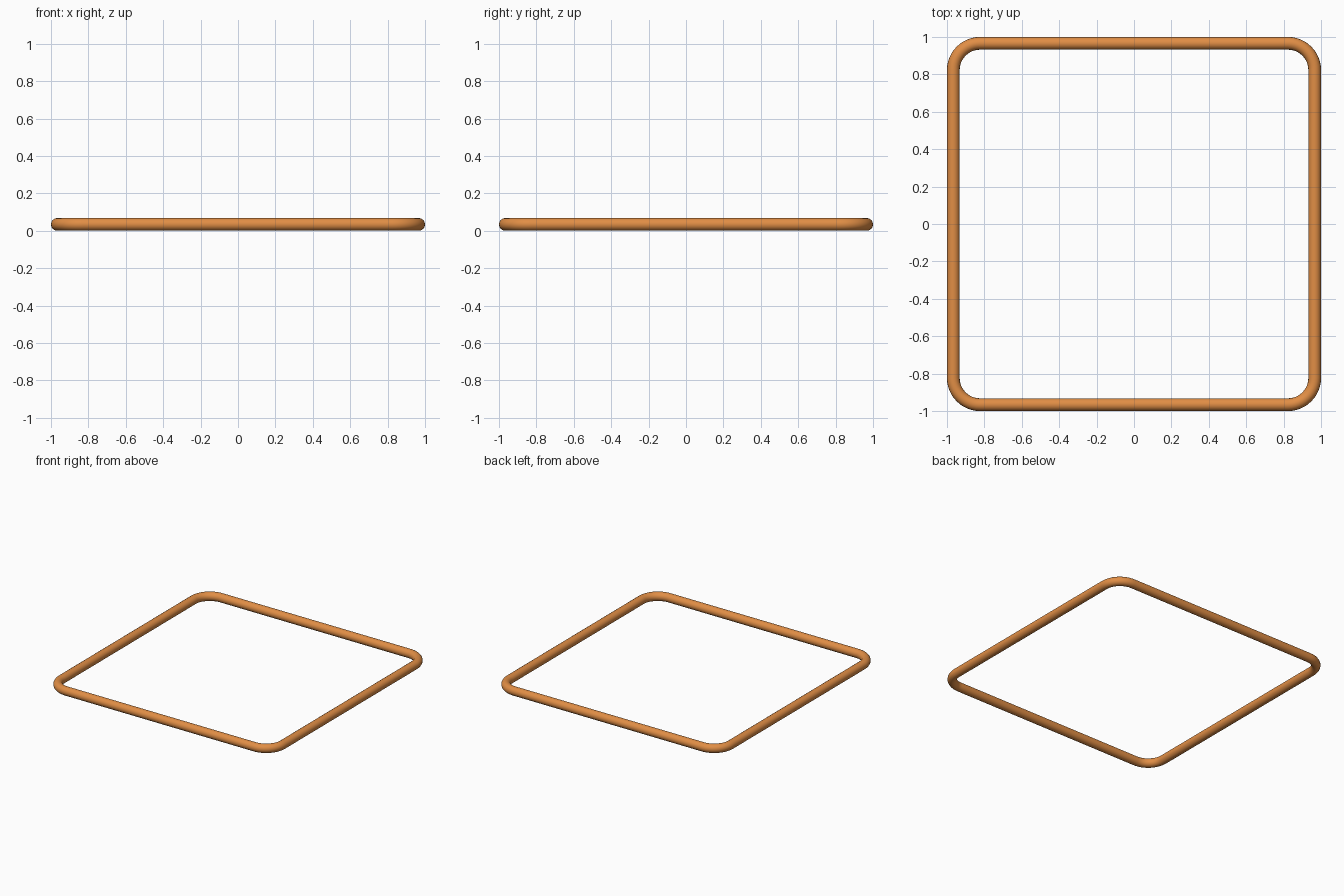
import bpy
from math import cos, sin, pi

if "Cube" in bpy.data.objects:
    bpy.data.objects.remove(bpy.data.objects["Cube"])

TUBE = 0.034          # tube radius
HALF = 1.0 - TUBE     # centreline half size
BEND = 0.143          # centreline corner radius
STEPS = 12            # segments per corner

# Rounded-square path, one quarter arc per corner
path = []
c = HALF - BEND
for k, (sx, sy) in enumerate([(1, 1), (-1, 1), (-1, -1), (1, -1)]):
    for i in range(STEPS + 1):
        a = (k + i / STEPS) * pi / 2
        path.append((sx * c + BEND * cos(a), sy * c + BEND * sin(a), TUBE))

curve = bpy.data.curves.new("tube_frame", 'CURVE')
curve.dimensions = '3D'
curve.bevel_depth = TUBE
curve.bevel_resolution = 6
spline = curve.splines.new('POLY')
spline.points.add(len(path) - 1)
for p, co in zip(spline.points, path):
    p.co = (*co, 1)
spline.use_cyclic_u = True

# Round tube frame
frame = bpy.data.objects.new("tube_frame", curve)
bpy.context.collection.objects.link(frame)
bpy.context.view_layer.objects.active = frame
frame.select_set(True)
bpy.ops.object.convert(target='MESH')
frame = bpy.context.object
bpy.ops.object.shade_smooth()

mat = bpy.data.materials.new("orange")
mat.diffuse_color = (0.75, 0.27, 0.06, 1)
mat.use_nodes = True
mat.node_tree.nodes["Principled BSDF"].inputs["Base Color"].default_value = mat.diffuse_color
frame.data.materials.clear()
frame.data.materials.append(mat)
